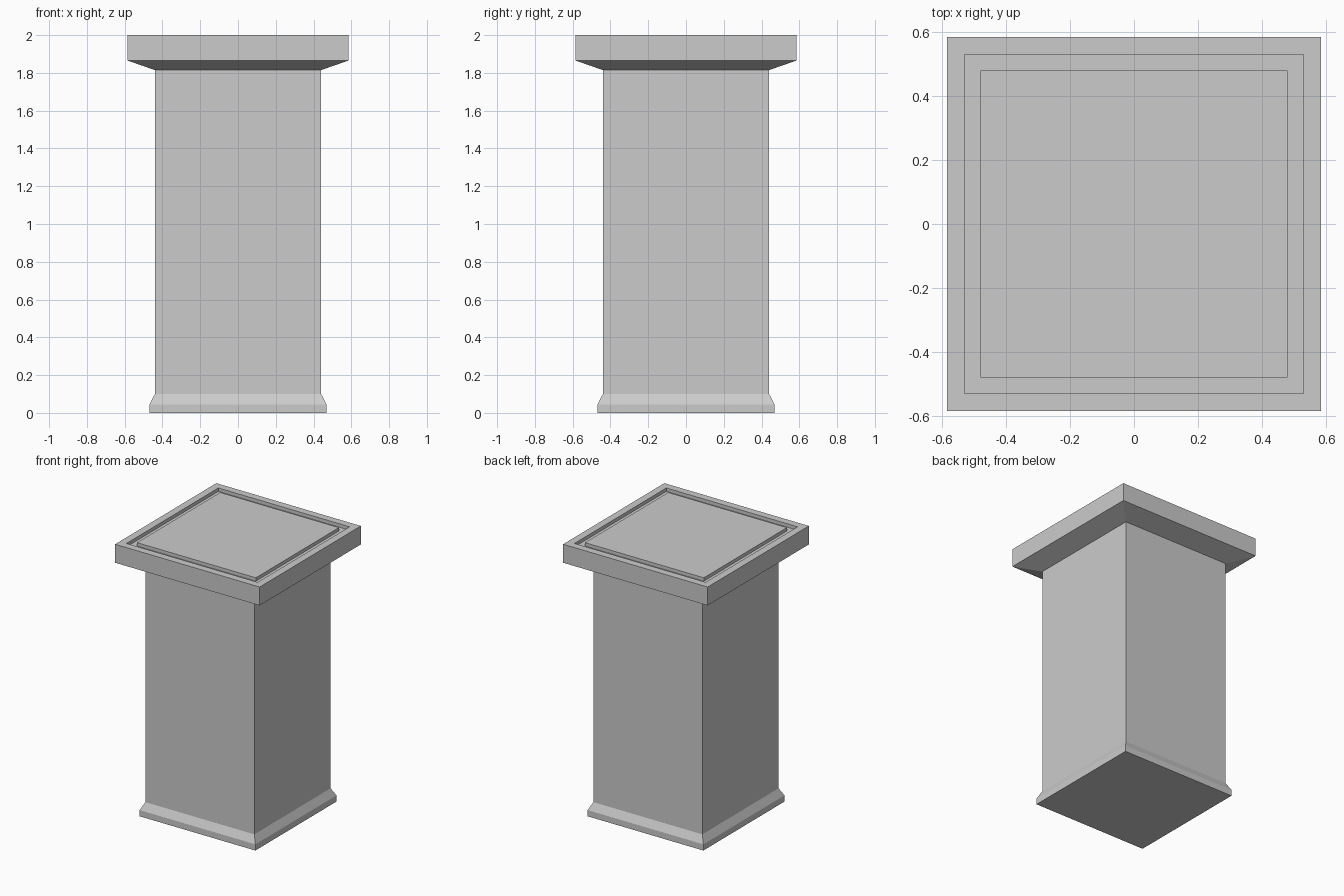
import bpy
import bmesh

if "Cube" in bpy.data.objects:
    bpy.data.objects.remove(bpy.data.objects["Cube"])


def square_loft(name, profile):
    """Stack square rings of (half width, height) and cap both ends."""
    bm = bmesh.new()
    rings = []
    for h, z in profile:
        corners = ((-h, -h), (h, -h), (h, h), (-h, h))
        rings.append([bm.verts.new((x, y, z)) for x, y in corners])
    bm.faces.new(reversed(rings[0]))
    for low, high in zip(rings, rings[1:]):
        for i in range(4):
            j = (i + 1) % 4
            bm.faces.new((low[i], low[j], high[j], high[i]))
    bm.faces.new(rings[-1])
    mesh = bpy.data.meshes.new(name)
    bm.to_mesh(mesh)
    bm.free()
    obj = bpy.data.objects.new(name, mesh)
    bpy.context.collection.objects.link(obj)
    return obj


GROOVE_FLOOR = 1.975

# One continuous square profile, bottom to top
square_loft("pedestal", [
    (0.468, 0.0), (0.468, 0.045),                  # plinth
    (0.44, 0.10), (0.44, 1.815),                   # shaft
    (0.584, 1.865), (0.584, 2.0),                  # flared cap
    (0.53, 2.0), (0.53, GROOVE_FLOOR),             # rim and groove
    (0.48, GROOVE_FLOOR), (0.48, 2.0),             # raised centre panel
])
